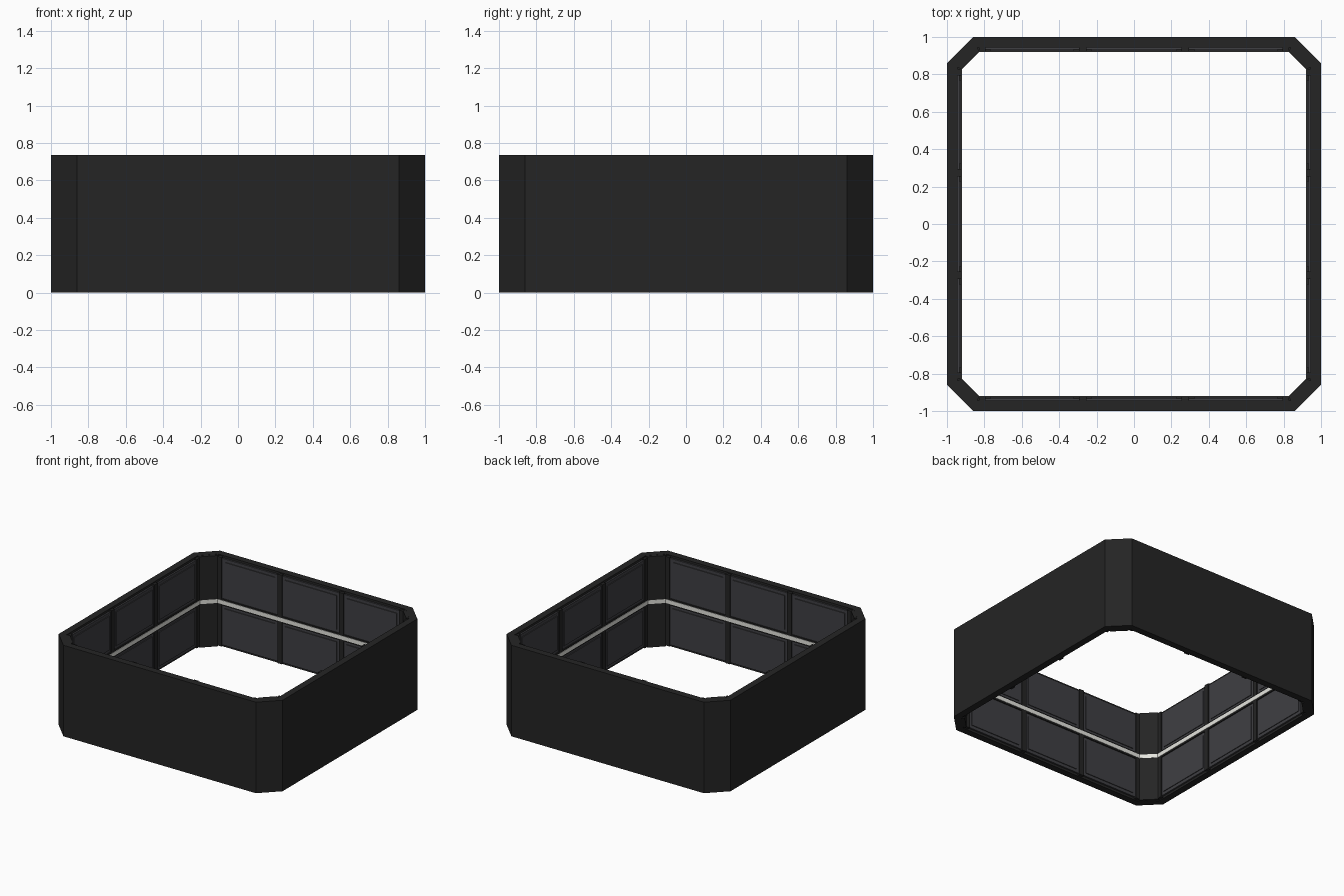
import bpy, bmesh, math
from mathutils import Matrix

if "Cube" in bpy.data.objects:
    bpy.data.objects.remove(bpy.data.objects["Cube"])

H = 0.735


def material(name, rgb):
    m = bpy.data.materials.new(name)
    m.diffuse_color = (*rgb, 1)
    m.use_nodes = True
    m.node_tree.nodes["Principled BSDF"].inputs["Base Color"].default_value = m.diffuse_color
    return m


BLACK = material("matte black", (0.018, 0.018, 0.018))
GREY = material("dark grey panel", (0.05, 0.05, 0.056))
LIGHT = material("pale strip", (0.78, 0.78, 0.73))


def finish(bm, name, mat):
    bmesh.ops.recalc_face_normals(bm, faces=bm.faces)
    me = bpy.data.meshes.new(name)
    bm.to_mesh(me)
    bm.free()
    me.materials.append(mat)
    ob = bpy.data.objects.new(name, me)
    bpy.context.collection.objects.link(ob)
    return ob


def octagon(t):
    """Chamfered square outline, inset evenly by t."""
    h, k = 1 - t, 0.86 - t * (math.sqrt(2) - 1)
    return [(h, -k), (h, k), (k, h), (-k, h), (-h, k), (-h, -k), (-k, -h), (k, -h)]


def ring(name, t0, t1, z0, z1, mat):
    bm = bmesh.new()
    loops = [[bm.verts.new((x, y, z)) for x, y in octagon(t)]
             for t, z in ((t0, z0), (t0, z1), (t1, z1), (t1, z0))]
    for a, b in zip(loops, loops[1:] + loops[:1]):
        for i in range(8):
            j = (i + 1) % 8
            bm.faces.new((a[i], a[j], b[j], b[i]))
    return finish(bm, name, mat)


def prism(bm, pts, z0, z1):
    lo = [bm.verts.new((x, y, z0)) for x, y in pts]
    hi = [bm.verts.new((x, y, z1)) for x, y in pts]
    bm.faces.new(lo)
    bm.faces.new(hi)
    for i in range(len(pts)):
        j = (i + 1) % len(pts)
        bm.faces.new((lo[i], lo[j], hi[j], hi[i]))


def box(bm, x0, x1, y0, y1, z0, z1):
    prism(bm, [(x0, y0), (x1, y0), (x1, y1), (x0, y1)], z0, z1)


def four_sides(name, mat, build):
    """Build the part on the back wall, then turn it onto all four walls."""
    bm = bmesh.new()
    for i in range(4):
        part = bmesh.new()
        build(part)
        part.transform(Matrix.Rotation(i * math.pi / 2, 4, 'Z'))
        tmp = bpy.data.meshes.new("tmp")
        part.to_mesh(tmp)
        part.free()
        bm.from_mesh(tmp)
        bpy.data.meshes.remove(tmp)
    return finish(bm, name, mat)


# Outer wall
ring("outer_wall", 0, 0.055, 0, H, BLACK)

# Thick corner liners
outer, inner = octagon(0.054), octagon(0.078)
four_sides("corner_liners", BLACK, lambda bm: prism(
    bm, [outer[1], inner[1], inner[2], outer[2]], 0.001, H - 0.001))


# Upright posts between the panels
def posts(bm):
    for x, w in ((-0.812, 0.018), (-0.275, 0.02), (0.275, 0.02), (0.812, 0.018)):
        box(bm, x - w, x + w, 0.923, 0.95, 0.008, H - 0.008)


four_sides("posts", BLACK, posts)


# Two rows of three wall panels, each with a slightly raised pad
def panels(bm):
    for x0, x1 in ((-0.794, -0.295), (-0.255, 0.255), (0.295, 0.794)):
        for z0, z1 in ((0.018, 0.343), (0.392, H - 0.018)):
            box(bm, x0, x1, 0.932, 0.95, z0, z1)
            box(bm, x0 + 0.025, x1 - 0.025, 0.926, 0.935, z0 + 0.025, z1 - 0.025)


four_sides("wall_panels", GREY, panels)

# Pale strip around the inside at mid height, on a dark rail
ring("strip_rail", 0.054, 0.0765, 0.341, 0.394, BLACK)
ring("middle_strip", 0.07, 0.0795, 0.352, 0.383, LIGHT)
